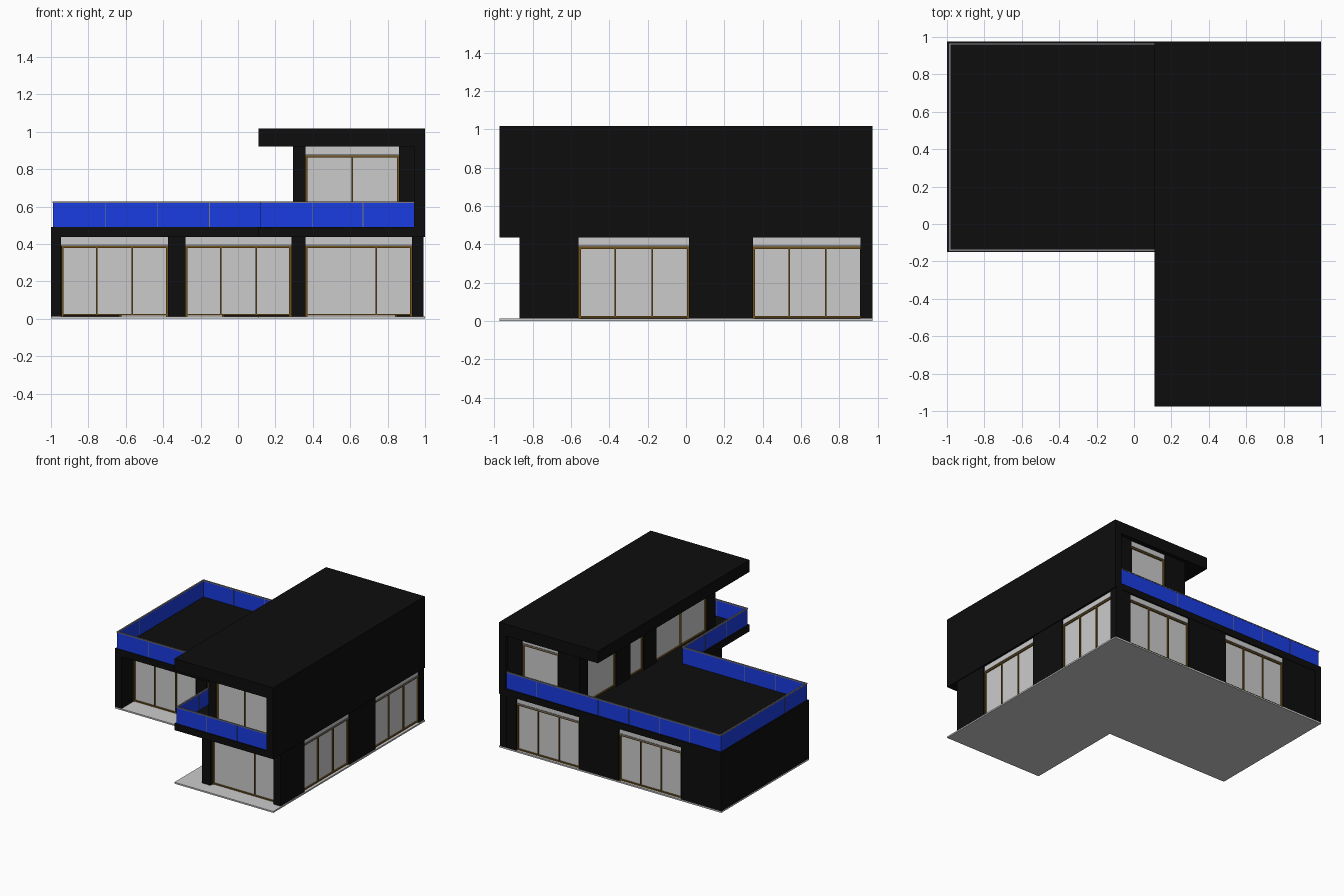
import bpy, bmesh
from mathutils import Matrix, Vector

if "Cube" in bpy.data.objects:
    bpy.data.objects.remove(bpy.data.objects["Cube"])


def material(name, rgb):
    m = bpy.data.materials.new(name)
    m.diffuse_color = (*rgb, 1)
    m.use_nodes = True
    m.node_tree.nodes["Principled BSDF"].inputs["Base Color"].default_value = m.diffuse_color
    return m


BLACK = material("black_render", (0.004, 0.004, 0.004))
BROWN = material("brown_frame", (0.17, 0.09, 0.012))
BLUE = material("blue_glass", (0.01, 0.045, 0.75))
STEEL = material("steel", (0.2, 0.2, 0.22))
PANE = None  # plain grey


def part(name, boxes, mat=None):
    """One object made of boxes given as (x0, x1, y0, y1, z0, z1)."""
    bm = bmesh.new()
    for x0, x1, y0, y1, z0, z1 in boxes:
        mid = Vector((x0 + x1, y0 + y1, z0 + z1)) / 2
        size = Vector((abs(x1 - x0), abs(y1 - y0), abs(z1 - z0)))
        bmesh.ops.create_cube(bm, size=1, matrix=Matrix.Translation(mid) @ Matrix.Diagonal((*size, 1)))
    me = bpy.data.meshes.new(name)
    bm.to_mesh(me)
    bm.free()
    if mat:
        me.materials.append(mat)
    ob = bpy.data.objects.new(name, me)
    bpy.context.collection.objects.link(ob)


def outline(name, pts, z0, z1, mat=None):
    """Flat slab extruded from a plan outline."""
    bm = bmesh.new()
    f = bm.faces.new([bm.verts.new((x, y, z0)) for x, y in pts])
    ext = bmesh.ops.extrude_face_region(bm, geom=[f])
    bmesh.ops.translate(bm, vec=(0, 0, z1 - z0), verts=[v for v in ext["geom"] if isinstance(v, bmesh.types.BMVert)])
    bmesh.ops.recalc_face_normals(bm, faces=bm.faces)
    me = bpy.data.meshes.new(name)
    bm.to_mesh(me)
    bm.free()
    if mat:
        me.materials.append(mat)
    bpy.context.collection.objects.link(bpy.data.objects.new(name, me))


def oriented(axis, a0, a1, d0, d1, z0, z1):
    return (a0, a1, d0, d1, z0, z1) if axis == "x" else (d0, d1, a0, a1, z0, z1)


def wall(name, axis, face, out, start, end, z0, z1, openings, recess=0.01):
    """Piers between full-height openings; each opening gets a framed window.
    openings: (from, to, mullion fractions)."""
    piers, cur = [], start
    for i, (a, b, mullions) in enumerate(openings):
        if a > cur:
            piers.append(oriented(axis, cur, a, face, face - out * 0.06, z0, z1))
        cur = b
        window(f"{name}_window_{i + 1}", axis, face - out * recess, out, a, b, z0, z1, mullions)
    if end > cur:
        piers.append(oriented(axis, cur, end, face, face - out * 0.06, z0, z1))
    if piers:
        part(name + "_wall", piers, BLACK)


def window(name, axis, face, out, a, b, z0, z1, mullions):
    top, w = z1 - 0.048, 0.011
    inner = face - out * 0.025

    def o(a0, a1, za, zb, d0=face, d1=inner):
        return oriented(axis, a0, a1, d0, d1, za, zb)

    frame = [o(a, a + w, z0, top), o(b - w, b, z0, top),
             o(a + w, b - w, z0 + 0.004, z0 + 0.013), o(a + w, b - w, top - w, top)]
    for t in mullions:
        c = a + (b - a) * t
        frame.append(o(c - 0.004, c + 0.004, z0 + 0.013, top - w))
    part(name + "_frame", frame, BROWN)
    part(name + "_glass", [o(a + w, b - w, z0 + 0.01, top - w, face - out * 0.01, face - out * 0.015)], PANE)
    part(name + "_blind_box", [o(a, b, top + 0.006, z1)], PANE)
    part(name + "_blind_bar", [o(a, b, top, top + 0.008, face + out * 0.004, inner)], STEEL)


def railing(name, axis, d, start, end, n):
    """Glass balustrade with thin joints and a handrail."""
    z0, z1, t = 0.49, 0.618, 0.004
    part(name + "_glass", [oriented(axis, start, end, d - t, d + t, z0, z1)], BLUE)
    part(name + "_handrail", [oriented(axis, start - 0.006, end + 0.006, d - 0.006, d + 0.006, z1, 0.626)], STEEL)
    step = (end - start) / n
    part(name + "_joints", [oriented(axis, start + step * i - 0.0015, start + step * i + 0.0015,
                                     d - 0.005, d + 0.005, z0, z1) for i in range(1, n)], STEEL)


# L-shaped base and first-floor slab
plan = [(-1, -0.15), (0.11, -0.15), (0.11, -0.975), (1, -0.975), (1, 0.975), (-1, 0.975)]
outline("base_slab", plan, 0, 0.012)
outline("terrace_slab", plan, 0.436, 0.49, BLACK)

# Ground floor
G0, G1 = 0.012, 0.436
third = (1 / 3, 2 / 3)
part("left_end_wall", [(-1, -0.945, -0.15, 0.975, G0, G1)], BLACK)
wall("terrace_front", "x", -0.005, -1, -0.945, 0.285, G0, G1, [(-0.945, -0.375, third), (-0.28, 0.285, third)])
wall("wing_front", "x", -0.87, -1, 0.285, 0.993, G0, G1, [(0.36, 0.93, (2 / 3,))], 0.025)
part("wing_left_wall", [(0.285, 0.345, -0.87, 0.055, G0, G1)], BLACK)
wall("right_side", "y", 0.993, 1, -0.87, 0.975, G0, G1, [(-0.56, 0.015, third), (0.35, 0.92, third)])
wall("back", "x", 0.972, 1, -0.945, 0.993, G0, G1, [(-0.635, -0.075, third), (0.283, 0.85, third)])

# Upper floor: blank side wall, three glazed sides, overhanging roof
U0, U1 = 0.49, 0.92
part("upper_right_wall", [(0.94, 1, -0.975, 0.975, 0.436, U1)], BLACK)
part("roof", [(0.11, 1, -0.975, 0.975, U1, 1.017)], BLACK)
wall("upper_front", "x", -0.80, -1, 0.295, 0.94, U0, U1, [(0.36, 0.86, (0.5,))])
wall("upper_back", "x", 0.945, 1, 0.295, 0.94, U0, U1, [(0.49, 0.816, ())])
wall("upper_left", "y", 0.295, -1, -0.80, 0.945, U0, U1,
     [(-0.70, -0.045, (0.5,)), (0.12, 0.29, ()), (0.47, 0.84, ())])

# Balustrades around terrace and front balcony
railing("terrace_front_rail", "x", -0.14, -0.985, 0.125, 4)
railing("terrace_left_rail", "y", -0.985, -0.14, 0.962, 4)
railing("terrace_back_rail", "x", 0.962, -0.985, 0.94, 7)
railing("balcony_left_rail", "y", 0.125, -0.962, -0.14, 3)
railing("balcony_front_rail", "x", -0.962, 0.125, 0.94, 3)
